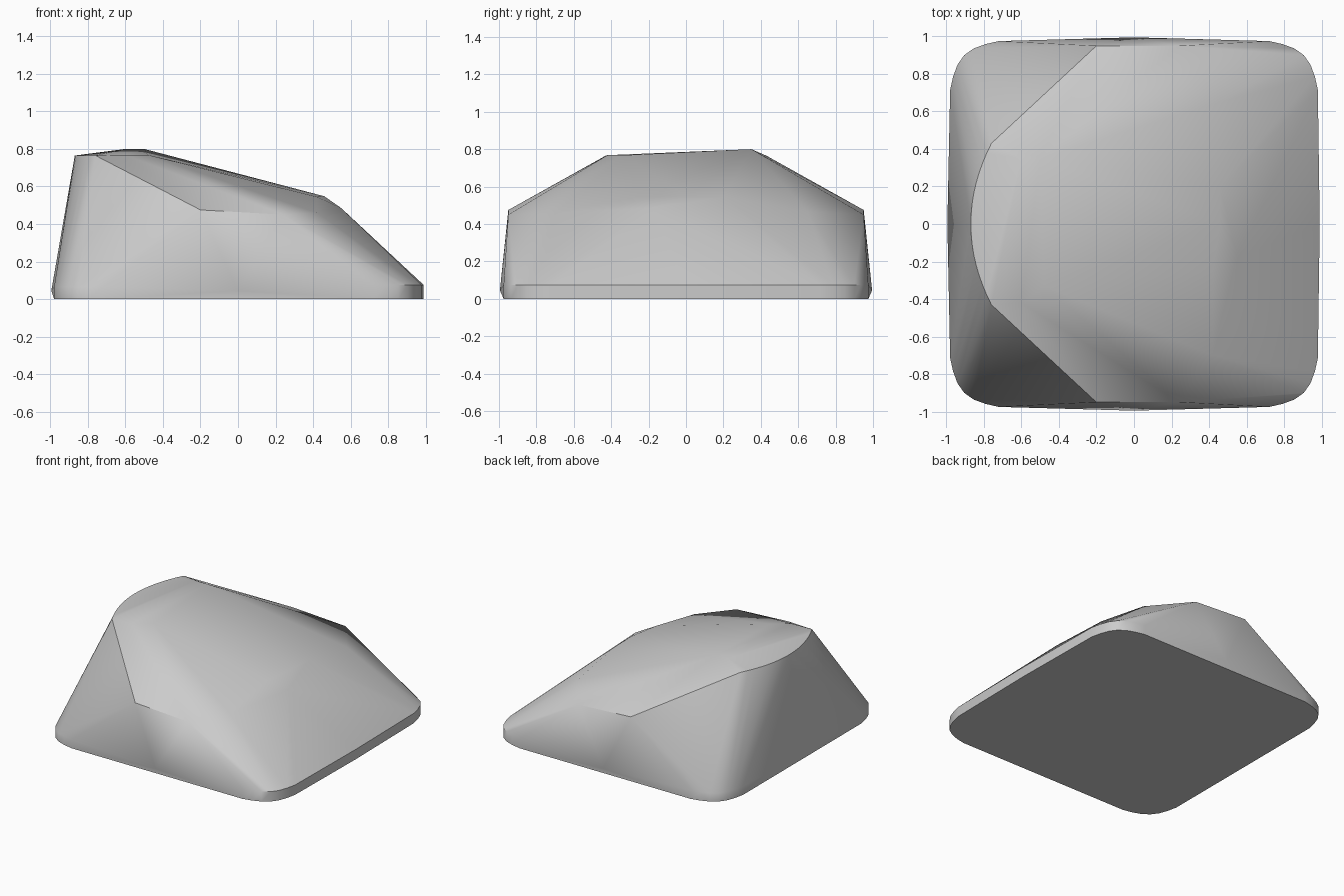
import bpy
import bmesh
import math

cube = bpy.data.objects.get("Cube")
if cube:
    bpy.data.objects.remove(cube, do_unlink=True)

stone = bpy.data.materials.new("plain grey")
stone.use_nodes = True
stone.diffuse_color = (0.6, 0.6, 0.6, 1)
stone.node_tree.nodes["Principled BSDF"].inputs["Base Color"].default_value = (0.6, 0.6, 0.6, 1)


def both_sides(points):
    """Repeat points on the front and the back."""
    return [(x, s * y, z) for x, y, z in points for s in (-1, 1)]


points = []

# Base rim: rounded corners, sides that bulge slightly above the ground
for sx in (-1, 1):
    for i in range(7):
        t = i / 6
        bulge = 0.055 * math.sin(math.pi * t)
        x = sx * (0.98 - 0.26 * t + bulge)
        y = 0.715 + 0.26 * t + bulge
        top = 0.065 if sx < 0 else 0.075
        points += both_sides([(x, y, 0), (x, y, top)])
points += both_sides([(0, 0.995, 0.045)])
points += [(-0.995, 0, 0.045), (0.99, 0, 0), (0.99, 0, 0.075)]

# Front and back shoulders
points += both_sides([(-0.2, 0.95, 0.475), (0.24, 0.95, 0.45)])

# Curved crest on the high side
for i in range(17):
    y = -0.43 + 0.86 * i / 16
    points.append((-0.87 + 0.11 * (y / 0.43) ** 2, y, 0.765))

# Sloping top, slightly higher at the back
points += [(-0.6, -0.42, 0.768), (-0.48, -0.33, 0.768),
           (-0.6, 0.35, 0.8), (-0.5, 0.35, 0.8)]

# Break between the top and the low slope
points += [(0.42, -0.7, 0.46), (0.46, 0.65, 0.465),
           (0.42, -0.25, 0.545), (0.46, 0.2, 0.545),
           (0.46, 0, 0.548), (0.55, -0.18, 0.485)]

# Wrap the points in a single faceted shell
bm = bmesh.new()
for p in points:
    bm.verts.new(p)
hull = bmesh.ops.convex_hull(bm, input=bm.verts)
loose = [v for v in bm.verts if not v.link_faces]
bmesh.ops.delete(bm, geom=loose, context='VERTS')
bmesh.ops.dissolve_limit(bm, angle_limit=math.radians(0.3), verts=bm.verts, edges=bm.edges)
bmesh.ops.recalc_face_normals(bm, faces=bm.faces)

mesh = bpy.data.meshes.new("faceted_block")
bm.to_mesh(mesh)
bm.free()
block = bpy.data.objects.new("faceted_block", mesh)
bpy.context.collection.objects.link(block)
mesh.materials.append(stone)

# Soft facets with crisp main edges
bpy.context.view_layer.objects.active = block
block.select_set(True)
bpy.ops.object.shade_smooth_by_angle(angle=math.radians(30))
